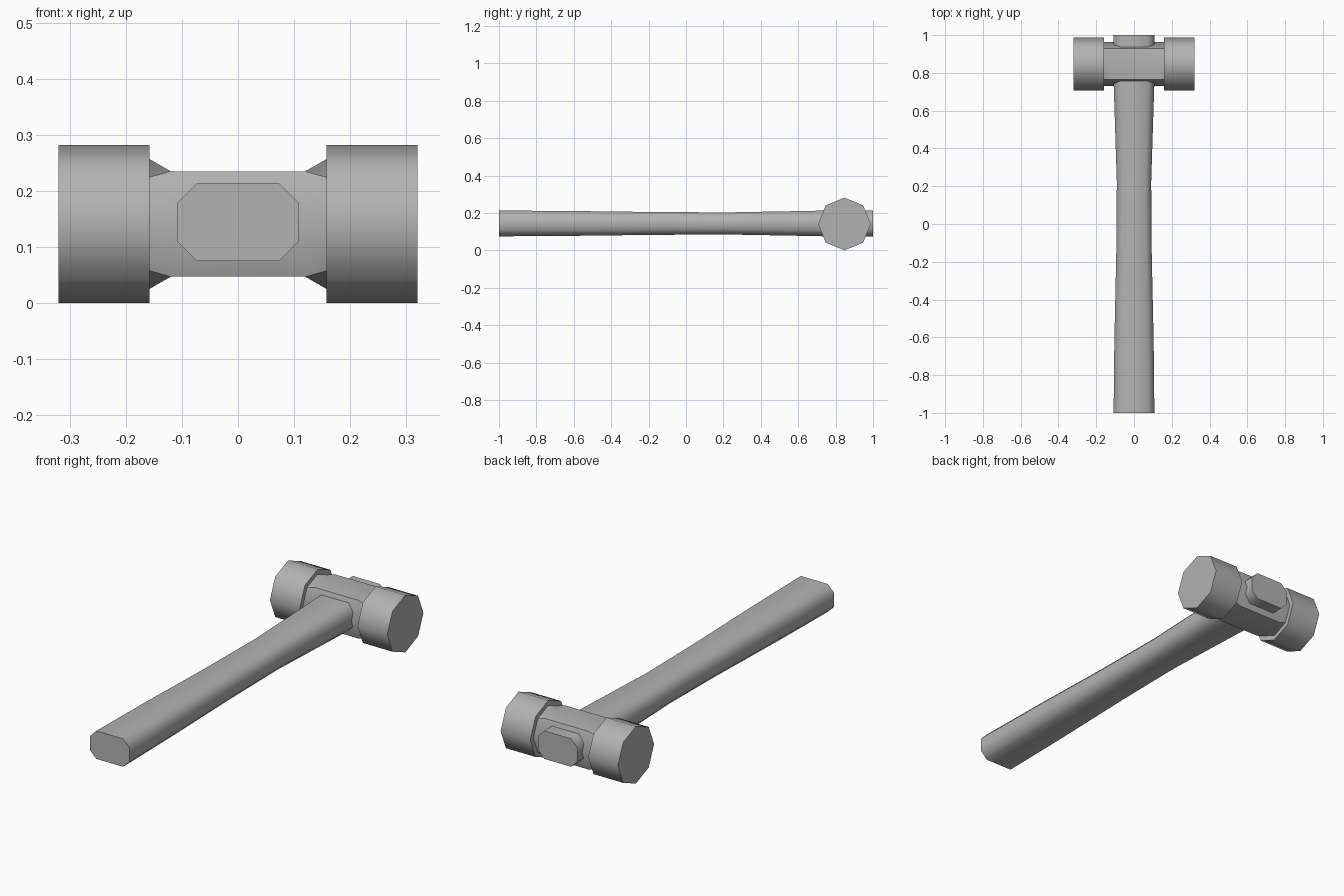
import bpy, bmesh, math

if "Cube" in bpy.data.objects:
    bpy.data.objects.remove(bpy.data.objects["Cube"])

CY, CZ = 0.847, 0.141  # axis of the hammer head

# Dark grey used for every part
grey = bpy.data.materials.new("dark_grey")
grey.diffuse_color = (0.45, 0.45, 0.45, 1)
grey.use_nodes = True
grey.node_tree.nodes["Principled BSDF"].inputs["Base Color"].default_value = grey.diffuse_color


def loft(name, rings):
    """Skin a list of equal-length point rings and cap both ends."""
    bm = bmesh.new()
    loops = [[bm.verts.new(p) for p in ring] for ring in rings]
    n = len(loops[0])
    for a, b in zip(loops, loops[1:]):
        for i in range(n):
            j = (i + 1) % n
            bm.faces.new((a[i], a[j], b[j], b[i]))
    bm.faces.new(loops[0][::-1])
    bm.faces.new(loops[-1])
    bmesh.ops.recalc_face_normals(bm, faces=bm.faces)
    mesh = bpy.data.meshes.new(name)
    bm.to_mesh(mesh)
    bm.free()
    mesh.materials.append(grey)
    obj = bpy.data.objects.new(name, mesh)
    bpy.context.collection.objects.link(obj)
    bpy.ops.object.select_all(action='DESELECT')
    obj.select_set(True)
    bpy.context.view_layer.objects.active = obj
    bpy.ops.object.shade_smooth_by_angle(angle=math.radians(50))
    return obj


def octagon(x, r):
    """Octagon around the head axis, with corners on the axes."""
    return [(x, CY + r * math.cos(i * math.pi / 4), CZ + r * math.sin(i * math.pi / 4))
            for i in range(8)]


def flattened(x, r, h):
    """Same octagon with its top and bottom pressed flat at height h."""
    out = []
    for i, (px, y, z) in enumerate(octagon(x, r)):
        out.append((px, y, CZ if i % 4 == 0 else CZ + (h if i < 4 else -h)))
    return out


def chamfered(y, w, h):
    """Chamfered rectangle across the handle."""
    cx, cz = w - 0.32 * w, h * 0.5
    half = [(w, -cz), (w, cz), (cx, h), (-cx, h)]
    return [(x, y, CZ + 0.003 + z) for x, z in half + [(-x, -z) for x, z in half]]


# Striking faces at both ends of the head
for side, s in (("left", -1), ("right", 1)):
    loft(side + "_striking_face", [octagon(s * 0.158, 0.141), octagon(s * 0.32, 0.141)])

# Centre block, flat top and bottom, flaring into the ends
loft("head_block", [octagon(-0.16, 0.117), flattened(-0.12, 0.117, 0.094),
                    flattened(0.12, 0.117, 0.094), octagon(0.16, 0.117)])

# Handle with a narrowed waist, passing through the head
stations = [(-1, .108, .069), (-.62, .104, .0665), (-.16, .094, .061), (.22, .091, .059),
            (.6, .103, .066), (.75, .108, .069), (1, .108, .069)]
loft("handle", [chamfered(*st) for st in stations])
